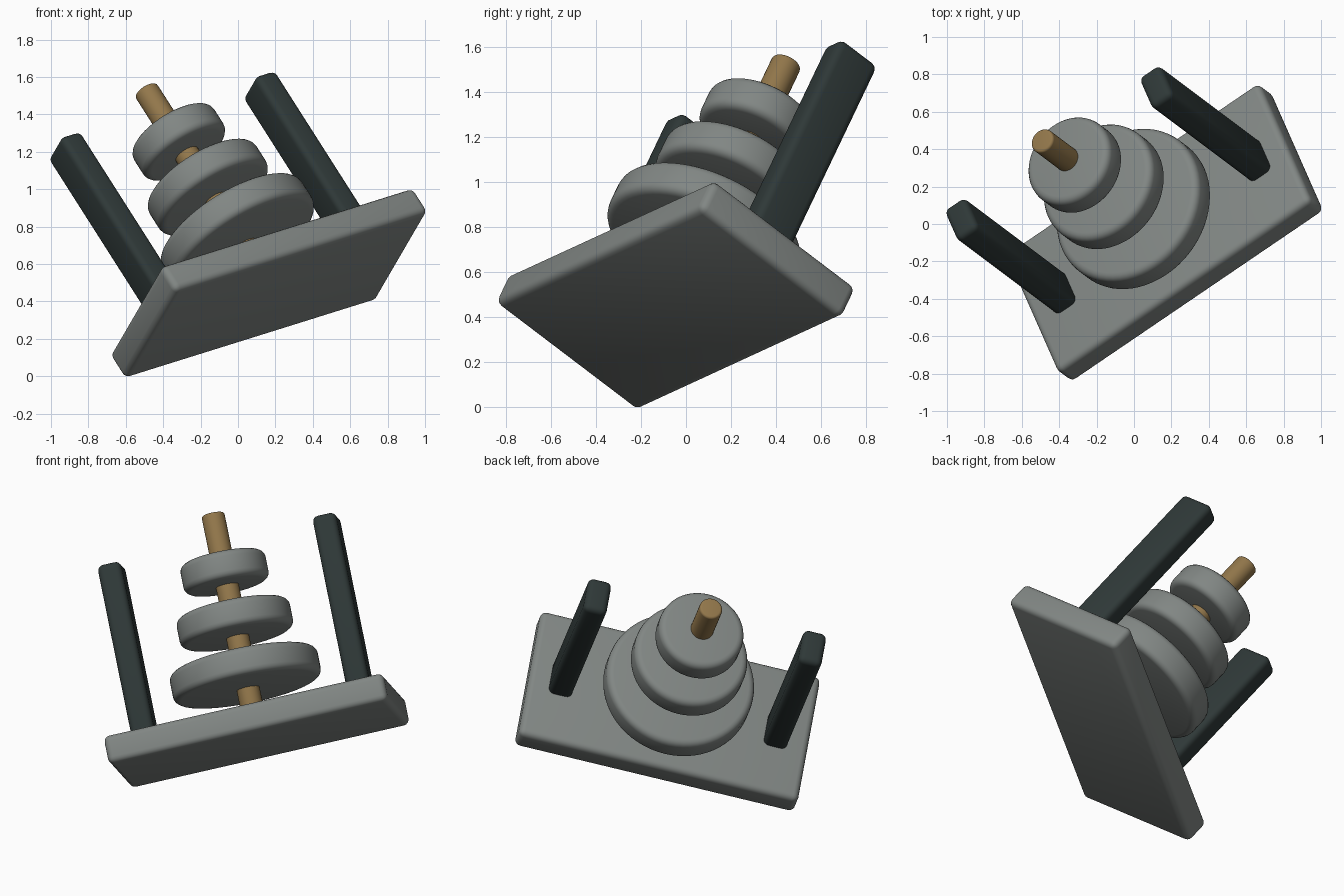
import bpy, bmesh
from math import radians
from mathutils import Matrix, Euler

cube = bpy.data.objects.get("Cube")
if cube:
    bpy.data.objects.remove(cube, do_unlink=True)

# The whole stand is tilted: local z runs along the rod
TILT = Euler([radians(a) for a in (-36.1, -14.5, 34.2)]).to_matrix().to_4x4()
PLACE = Matrix.Translation((0.165, -0.046, 0.4975)) @ TILT


def make_material(name, color):
    mat = bpy.data.materials.new(name)
    mat.use_nodes = True
    mat.diffuse_color = (*color, 1)
    mat.node_tree.nodes["Principled BSDF"].inputs["Base Color"].default_value = (*color, 1)
    return mat


stone = make_material("stone_grey", (0.22, 0.24, 0.23))
dark = make_material("dark_green_grey", (0.028, 0.04, 0.039))
wood = make_material("warm_wood", (0.29, 0.185, 0.07))


def finish(name, bm, mat, bevel):
    """Round the hard edges, place the part and shade it smooth."""
    hard = [e for e in bm.edges if e.calc_face_angle(0) > radians(40)]
    bmesh.ops.bevel(bm, geom=hard, offset=bevel, segments=4, profile=0.5, affect='EDGES')
    mesh = bpy.data.meshes.new(name)
    bm.to_mesh(mesh)
    bm.free()
    mesh.materials.append(mat)
    obj = bpy.data.objects.new(name, mesh)
    bpy.context.collection.objects.link(obj)
    obj.matrix_world = PLACE
    bpy.ops.object.select_all(action='DESELECT')
    obj.select_set(True)
    bpy.context.view_layer.objects.active = obj
    bpy.ops.object.shade_smooth_by_angle(angle=radians(40))


def box(name, size, center, mat, bevel):
    bm = bmesh.new()
    matrix = Matrix.Translation(center) @ Matrix.Diagonal((*size, 1))
    bmesh.ops.create_cube(bm, size=1, matrix=matrix)
    finish(name, bm, mat, bevel)


def cylinder(name, radius, bottom, top, mat, bevel, sides=64):
    bm = bmesh.new()
    bmesh.ops.create_cone(bm, cap_ends=True, segments=sides, radius1=radius, radius2=radius,
                          depth=top - bottom, matrix=Matrix.Translation((0, 0, (top + bottom) / 2)))
    finish(name, bm, mat, bevel)


# Base slab
box("base", (1.69, 0.845, 0.169), (0, 0, 0), stone, 0.036)

# Side posts, standing in the base
POST_TOP, POST_FOOT = 1.155, 0.02
for name, side in (("left_post", 1), ("right_post", -1)):
    box(name, (0.14, 0.222, POST_TOP - POST_FOOT),
        (side * 0.65, 0, (POST_TOP + POST_FOOT) / 2), dark, 0.035)

# Central rod
cylinder("rod", 0.068, 0, 1.32, wood, 0.015, sides=32)

# Three discs, smaller towards the top
HALF = 0.0845
for name, radius, z in (("lower_disc", 0.441, 0.338),
                        ("middle_disc", 0.338, 0.655),
                        ("upper_disc", 0.2535, 0.966)):
    cylinder(name, radius, z - HALF, z + HALF, stone, 0.04)
